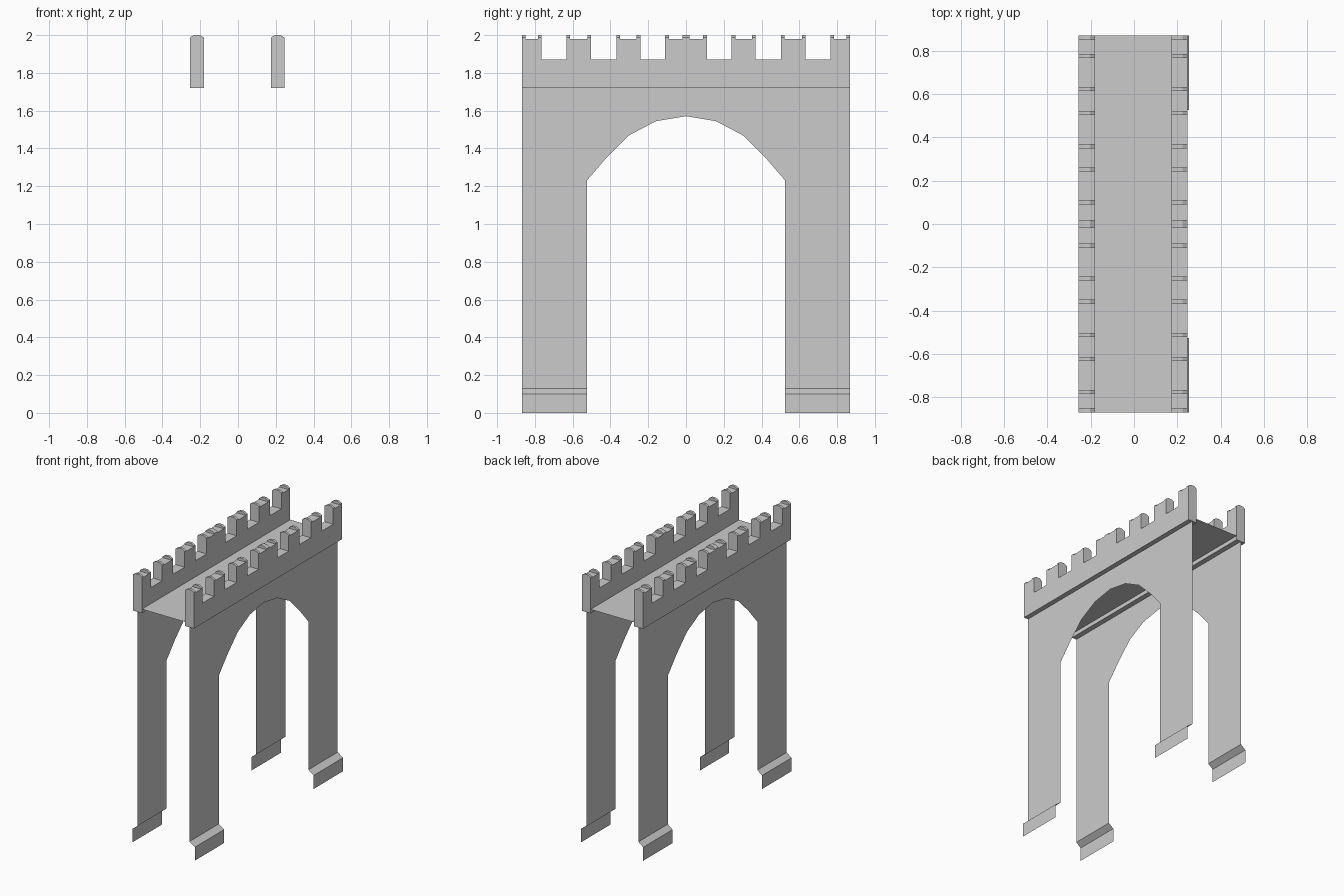
import bpy, bmesh

if "Cube" in bpy.data.objects:
    bpy.data.objects.remove(bpy.data.objects["Cube"])

HALF = 0.869                 # half length along y
BOTTOM, CRENEL, TOP, PEAK = 1.72, 1.87, 1.98, 2.0
OPEN = 0.525                 # half width of the arch opening


def finish(name, bm):
    me = bpy.data.meshes.new(name)
    bm.to_mesh(me)
    bm.free()
    ob = bpy.data.objects.new(name, me)
    bpy.context.collection.objects.link(ob)
    return ob


def sheet(bm, pts, side):
    # single face whose normal points to +x or -x, given side
    f = bm.faces.new([bm.verts.new(p) for p in pts])
    f.normal_update()
    if f.normal.x * side < 0:
        f.normal_flip()


def prism(bm, pts, move):
    # closed solid from a planar outline swept along a vector
    a = [bm.verts.new(p) for p in pts]
    b = [bm.verts.new([p[i] + move[i] for i in range(3)]) for p in pts]
    faces = [bm.faces.new(a), bm.faces.new(b[::-1])]
    n = len(a)
    for i in range(n):
        j = (i + 1) % n
        faces.append(bm.faces.new((a[j], a[i], b[i], b[j])))
    bmesh.ops.recalc_face_normals(bm, faces=faces)


# half of the arch from the left springing to just before the crown
arch_half = [(-OPEN, 1.23), (-0.42, 1.352), (-0.302, 1.469), (-0.16, 1.544)]
arch = arch_half + [(0, 1.571)] + [(-y, z) for y, z in reversed(arch_half)]

# merlons, mirrored about the middle
half_merlons = [(-HALF, -0.765), (-0.632, -0.502), (-0.368, -0.242)]
merlons = half_merlons + [(-0.11, 0.11)] + [(-b, -a) for a, b in reversed(half_merlons)]


def wall(name, x, foot_x, side):
    # thin arched wall
    bm = bmesh.new()
    outline = ([(-HALF, BOTTOM), (-HALF, 0.13), (-OPEN, 0.13)] + arch
               + [(OPEN, 0.13), (HALF, 0.13), (HALF, BOTTOM)])
    sheet(bm, [(x, y, z) for y, z in outline], side)
    # flared footings
    for a, b in ((-HALF, -OPEN), (OPEN, HALF)):
        prof = [(x, 0.13), (foot_x, 0.10), (foot_x, 0)]
        for (x0, z0), (x1, z1) in zip(prof, prof[1:]):
            sheet(bm, [(x0, a, z0), (x0, b, z0), (x1, b, z1), (x1, a, z1)], side)
    bmesh.ops.remove_doubles(bm, verts=bm.verts, dist=1e-5)
    return finish(name, bm)


def parapet(name, x0, x1):
    w = x1 - x0
    # crenellated body
    bm = bmesh.new()
    outline = [(HALF, BOTTOM), (-HALF, BOTTOM)]
    for i, (a, b) in enumerate(merlons):
        if i > 0:
            outline.append((a, CRENEL))
        outline += [(a, TOP), (b, TOP)]
        if i < len(merlons) - 1:
            outline.append((b, CRENEL))
    prism(bm, [(x0, y, z) for y, z in outline], (w, 0, 0))
    # raised lips at the merlon ends, with chamfered tops
    lips = [(0.0 - 0.018, 0.036)]
    for a, b in merlons:
        lips += [(a, 0.019), (b - 0.019, 0.019)]
    prof = [(0, TOP), (0, 1.987), (0.3, PEAK), (0.7, PEAK), (1, 1.987), (1, TOP)]
    for y, length in lips:
        prism(bm, [(x0 + w * t, y, z) for t, z in prof], (0, length, 0))
    return finish(name, bm)


wall("right_wall", 0.21, 0.254, 1)
wall("left_wall", -0.218, -0.257, -1)
parapet("right_parapet", 0.174, 0.246)
parapet("left_parapet", -0.255, -0.18)

# walkway deck, a thin sheet between the parapets
bm = bmesh.new()
bm.faces.new([bm.verts.new((x, y, 1.75)) for x, y in
              ((-0.18, -HALF), (0.174, -HALF), (0.174, HALF), (-0.18, HALF))])
finish("walkway_deck", bm)
